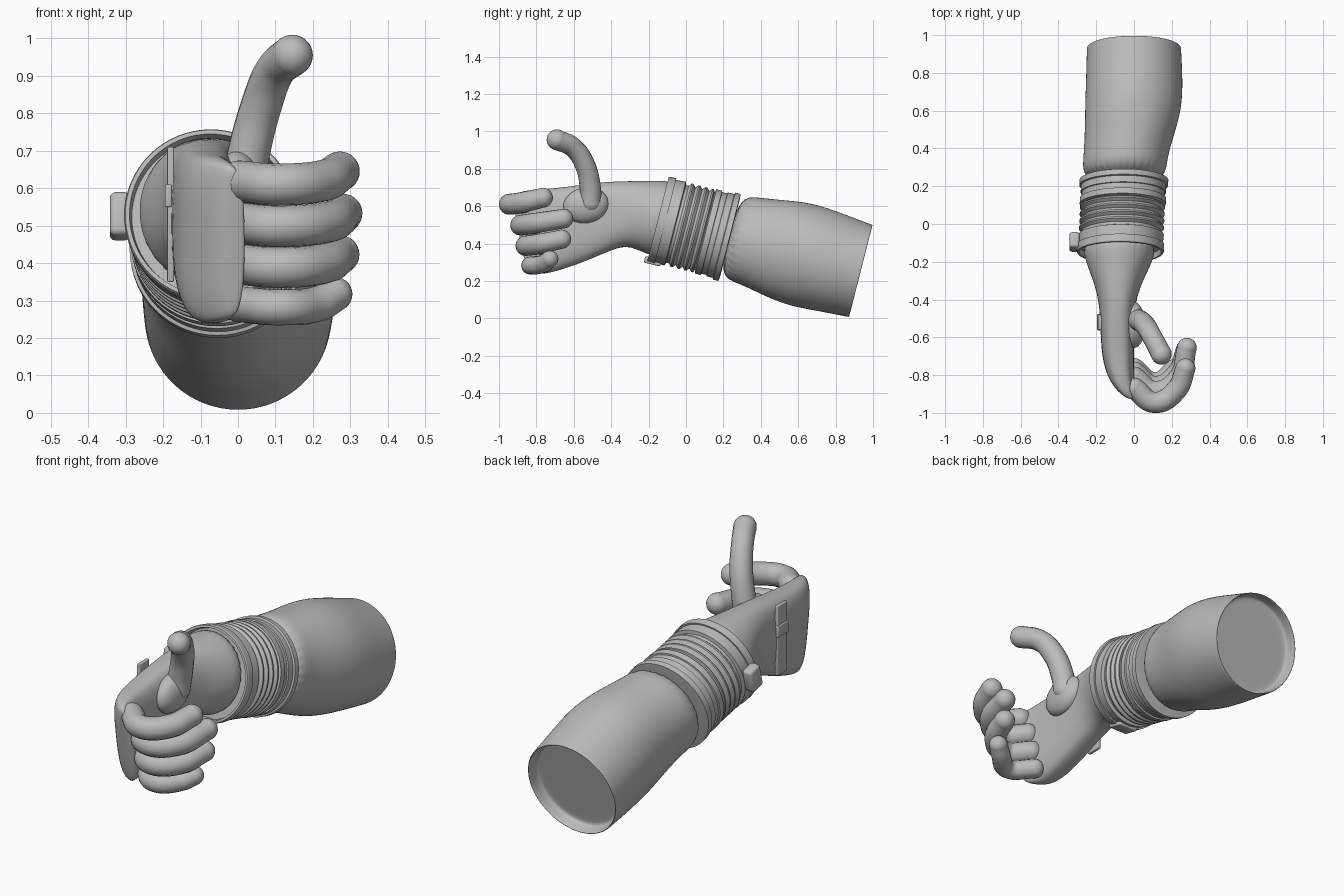
import bpy, bmesh, math
from mathutils import Vector

if "Cube" in bpy.data.objects:
    bpy.data.objects.remove(bpy.data.objects["Cube"], do_unlink=True)

grey = bpy.data.materials.new("plain_grey")
grey.use_nodes = True
grey.diffuse_color = (0.5, 0.5, 0.5, 1)
grey.node_tree.nodes["Principled BSDF"].inputs["Base Color"].default_value = (0.5, 0.5, 0.5, 1)

# Sleeve axis: runs back and down from the wrist opening
ORIGIN = Vector((0, -0.15, 0.53))
ALONG = Vector((0, 0.969, -0.247))
ACROSS = Vector((0, 0.247, 0.969))
TILT = math.atan2(0.247, 0.969)


def finish(obj, angle=35):
    obj.data.materials.clear()
    obj.data.materials.append(grey)
    bpy.ops.object.select_all(action='DESELECT')
    obj.select_set(True)
    bpy.context.view_layer.objects.active = obj
    bpy.ops.object.shade_smooth_by_angle(angle=math.radians(angle))
    return obj


def add_mesh(name, bm):
    bmesh.ops.recalc_face_normals(bm, faces=bm.faces)
    mesh = bpy.data.meshes.new(name)
    bm.to_mesh(mesh)
    bm.free()
    obj = bpy.data.objects.new(name, mesh)
    bpy.context.collection.objects.link(obj)
    return obj


def loft(name, rings, subdivide=0, angle=35):
    bm = bmesh.new()
    loops = [[bm.verts.new(p) for p in ring] for ring in rings]
    n = len(loops[0])
    for a, b in zip(loops, loops[1:]):
        for i in range(n):
            j = (i + 1) % n
            bm.faces.new((a[i], a[j], b[j], b[i]))
    bm.faces.new(loops[0])
    bm.faces.new(loops[-1])
    obj = add_mesh(name, bm)
    if subdivide:
        mod = obj.modifiers.new("smooth", 'SUBSURF')
        mod.levels = mod.render_levels = subdivide
    return finish(obj, angle)


def axis_ring(t, cx, rx, cv, rv, n, wrinkle=0):
    ring = []
    for i in range(n):
        a = math.tau * i / n
        k = 1 + wrinkle * math.sin(3 * a + 9 * t)
        ring.append(ORIGIN + ALONG * t + Vector((cx + rx * k * math.cos(a), 0, 0))
                    + ACROSS * (cv + rv * k * math.sin(a)))
    return ring


def rounded_box(name, centre, size, bevel, tilt=0):
    bm = bmesh.new()
    bmesh.ops.create_cube(bm, size=1)
    bmesh.ops.scale(bm, vec=size, verts=bm.verts)
    bmesh.ops.bevel(bm, geom=bm.edges[:], offset=bevel, segments=3, affect='EDGES', profile=0.5)
    obj = add_mesh(name, bm)
    obj.location = centre
    obj.rotation_euler.x = tilt
    return finish(obj)


def tube(name, points, radii):
    # Smooth curve with a round ball at both ends
    curve = bpy.data.curves.new(name, 'CURVE')
    curve.dimensions = '3D'
    curve.bevel_depth = 1
    curve.bevel_resolution = 6
    curve.resolution_u = 10
    spline = curve.splines.new('BEZIER')
    spline.bezier_points.add(len(points) - 1)
    for bp, p, r in zip(spline.bezier_points, points, radii):
        bp.co, bp.radius = p, r
        bp.handle_left_type = bp.handle_right_type = 'AUTO'
    obj = bpy.data.objects.new(name, curve)
    bpy.context.collection.objects.link(obj)
    bpy.ops.object.select_all(action='DESELECT')
    obj.select_set(True)
    bpy.context.view_layer.objects.active = obj
    bpy.ops.object.convert(target='MESH')
    obj = bpy.context.view_layer.objects.active
    bm = bmesh.new()
    bm.from_mesh(obj.data)
    for p, r in ((points[0], radii[0]), (points[-1], radii[-1])):
        ball = bmesh.ops.create_uvsphere(bm, u_segments=24, v_segments=14, radius=r)
        bmesh.ops.translate(bm, verts=ball["verts"], vec=p)
    bm.to_mesh(obj.data)
    bm.free()
    obj.name = name
    return finish(obj, 60)


# Sleeve with soft folds and a recessed open end
sleeve = [(0.38, -0.053, 0.222, 0.005, 0.225), (0.5, -0.045, 0.222, 0.01, 0.236),
          (0.62, -0.025, 0.234, 0.01, 0.258), (0.78, -0.005, 0.258, 0.01, 0.285),
          (0.95, 0, 0.257, 0.003, 0.27), (1.1, 0, 0.251, 0, 0.257),
          (1.12, 0, 0.25, 0, 0.256), (1.12, 0, 0.244, 0, 0.25),
          (1.1, 0, 0.242, 0, 0.248), (1.06, 0, 0.24, 0, 0.245), (1.06, 0, 0.22, 0, 0.225)]
loft("sleeve", [axis_ring(*s, 32, 0.018 * min(1, max(0, (1.1 - s[0]) * 4)) if s[0] > 0.4 else 0)
                for s in sleeve], 2)

# Wrist collar, bellows and rear bands
cuff = [(0.03, 0.2), (0.03, 0.217), (0, 0.222), (0, 0.233), (0.006, 0.236), (0.042, 0.236),
        (0.042, 0.228), (0.095, 0.231), (0.1, 0.214)]
for i in range(4):
    t = 0.115 + 0.038 * i
    cuff += [(t, 0.214), (t + 0.014, 0.23), (t + 0.022, 0.23)]
cuff += [(0.258, 0.214), (0.264, 0.233), (0.295, 0.233), (0.297, 0.225), (0.325, 0.225),
         (0.327, 0.231), (0.362, 0.231), (0.366, 0.24), (0.395, 0.24), (0.398, 0.21)]
loft("wrist_cuff", [axis_ring(t, -0.073 + 0.05 * t, r - 0.005, 0, r, 64) for t, r in cuff], 0, 25)

# Clasps on the collar
rounded_box("side_clasp", (-0.315, -0.095, 0.525), (0.055, 0.085, 0.12), 0.016, -TILT)
rounded_box("under_clasp", (-0.08, -0.178, 0.305), (0.11, 0.09, 0.035), 0.008, -TILT)

# Palm: y, xmin, xmax, zmin, zmax, squareness, shear
palm = [(-0.08, -0.275, 0.12, 0.32, 0.735, 2, 0.25), (-0.18, -0.265, 0.11, 0.345, 0.738, 2, 0.2),
        (-0.3, -0.215, 0.045, 0.395, 0.735, 2.2, 0.1), (-0.42, -0.183, 0.005, 0.355, 0.732, 2.6, 0),
        (-0.56, -0.178, 0.0, 0.295, 0.715, 3, 0), (-0.68, -0.172, 0.0, 0.255, 0.698, 3.2, 0),
        (-0.78, -0.152, 0.0, 0.236, 0.69, 3.2, -0.1), (-0.845, -0.11, 0.01, 0.24, 0.68, 3, -0.18),
        (-0.885, -0.06, 0.02, 0.255, 0.66, 2.6, -0.2), (-0.895, -0.03, 0.015, 0.28, 0.64, 2.4, -0.2)]


def palm_ring(y, x0, x1, z0, z1, power, shear, n=28):
    ring = []
    for i in range(n):
        c, s = math.cos(math.tau * i / n), math.sin(math.tau * i / n)
        dx = math.copysign(abs(c) ** (2 / power), c) * (x1 - x0) / 2
        dz = math.copysign(abs(s) ** (2 / power), s) * (z1 - z0) / 2
        ring.append(Vector(((x0 + x1) / 2 + dx, y + shear * dz, (z0 + z1) / 2 + dz)))
    return ring


loft("palm", [palm_ring(*p) for p in palm], 2, 60)

# Plate and buckle on the back of the hand
rounded_box("hand_plate", (-0.18, -0.52, 0.53), (0.018, 0.08, 0.36), 0.004)
rounded_box("plate_buckle", (-0.186, -0.52, 0.58), (0.018, 0.085, 0.06), 0.004)

# Curled fingers: front y, tip y, outer x, height, radius
fingers = {"index_finger": (-0.945, -0.765, 0.272, 0.612, 0.056),
           "middle_finger": (-0.885, -0.655, 0.28, 0.5, 0.055),
           "ring_finger": (-0.858, -0.665, 0.273, 0.39, 0.054),
           "little_finger": (-0.833, -0.728, 0.26, 0.284, 0.048)}
for name, (y, tip, x, z, r) in fingers.items():
    path = [(0.003, y + 0.075, z + 0.006), (0.11, y, z - 0.002),
            (x - 0.045, y + 0.07, z + 0.008), (x, tip, z + 0.033)]
    tube(name, [Vector(p) for p in path], [r, r, r, r * 0.95])

# Thumb mound and raised thumb
bm = bmesh.new()
bmesh.ops.create_uvsphere(bm, u_segments=32, v_segments=20, radius=1)
bmesh.ops.scale(bm, vec=(0.06, 0.122, 0.095), verts=bm.verts)
mound = add_mesh("thumb_mound", bm)
mound.location = (0.0, -0.535, 0.605)
mound.rotation_euler.x = math.radians(10)
finish(mound, 60)
thumb = [(0.015, -0.51, 0.62), (0.03, -0.512, 0.7), (0.062, -0.54, 0.82),
         (0.1, -0.605, 0.915), (0.145, -0.69, 0.955)]
tube("thumb", [Vector(p) for p in thumb], [0.058, 0.057, 0.055, 0.053, 0.055])
